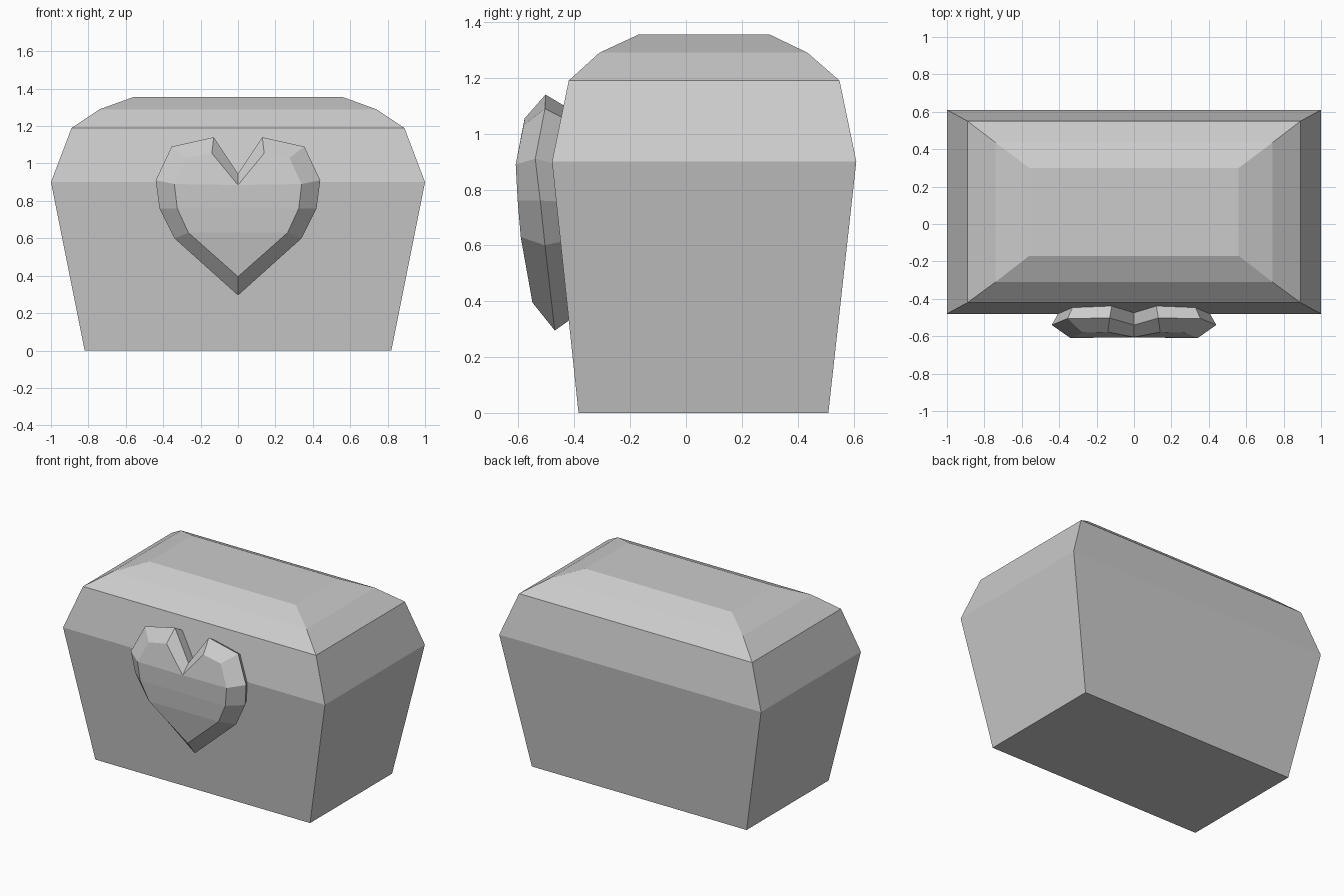
import bpy, bmesh

if "Cube" in bpy.data.objects:
    bpy.data.objects.remove(bpy.data.objects["Cube"])


def make_object(name, bm):
    bmesh.ops.recalc_face_normals(bm, faces=bm.faces)
    mesh = bpy.data.meshes.new(name)
    bm.to_mesh(mesh)
    bm.free()
    obj = bpy.data.objects.new(name, mesh)
    bpy.context.collection.objects.link(obj)
    return obj


def bridge(bm, a, b):
    n = len(a)
    for i in range(n):
        j = (i + 1) % n
        bm.faces.new((a[i], a[j], b[j], b[i]))


def loft_boxes(name, levels, cap):
    """Stack rectangular rings (half width, front y, back y, z) and cap one end."""
    bm = bmesh.new()
    rings = [[bm.verts.new(p) for p in
              ((-w, f, z), (w, f, z), (w, b, z), (-w, b, z))]
             for w, f, b, z in levels]
    for lower, upper in zip(rings, rings[1:]):
        bridge(bm, lower, upper)
    bm.faces.new(rings[cap])
    return make_object(name, bm)


# Tapered chest base and faceted lid meeting at the widest line
rim = (1.0, -0.48, 0.61, 0.90)
loft_boxes("chest_base", [(0.82, -0.385, 0.51, 0.0), rim], 0)
loft_boxes("chest_lid", [rim,
                         (0.89, -0.42, 0.55, 1.19),
                         (0.74, -0.31, 0.435, 1.29),
                         (0.56, -0.17, 0.30, 1.355)], -1)

# Heart clasp: half outlines (x, y, z) from bottom tip to top notch
outer = [(0, -0.47, 0.295), (0.34, -0.505, 0.60), (0.42, -0.522, 0.76),
         (0.44, -0.54, 0.91), (0.355, -0.505, 1.09), (0.13, -0.503, 1.14),
         (0, -0.54, 0.945)]
face = [(0, -0.55, 0.395), (0.265, -0.592, 0.63), (0.325, -0.603, 0.76),
        (0.34, -0.61, 0.89), (0.275, -0.582, 1.03), (0.14, -0.578, 1.055),
        (0, -0.605, 0.885)]
# Rear edge tapers inward and sinks into the chest
rear = [(x * 0.86, y + 0.11, 0.75 + (z - 0.75) * 0.83) for x, y, z in outer]


def mirrored_ring(bm, half):
    pts = half + [(-x, y, z) for x, y, z in half[-2:0:-1]]
    return [bm.verts.new(p) for p in pts]


bm = bmesh.new()
back, mid, front = (mirrored_ring(bm, h) for h in (rear, outer, face))
bridge(bm, back, mid)
bridge(bm, mid, front)
for idx in ((0, 1, 11), (1, 2, 10, 11), (2, 3, 6, 9, 10),
            (3, 4, 5, 6), (6, 7, 8, 9)):
    bm.faces.new([front[i] for i in idx])
make_object("heart_clasp", bm)
